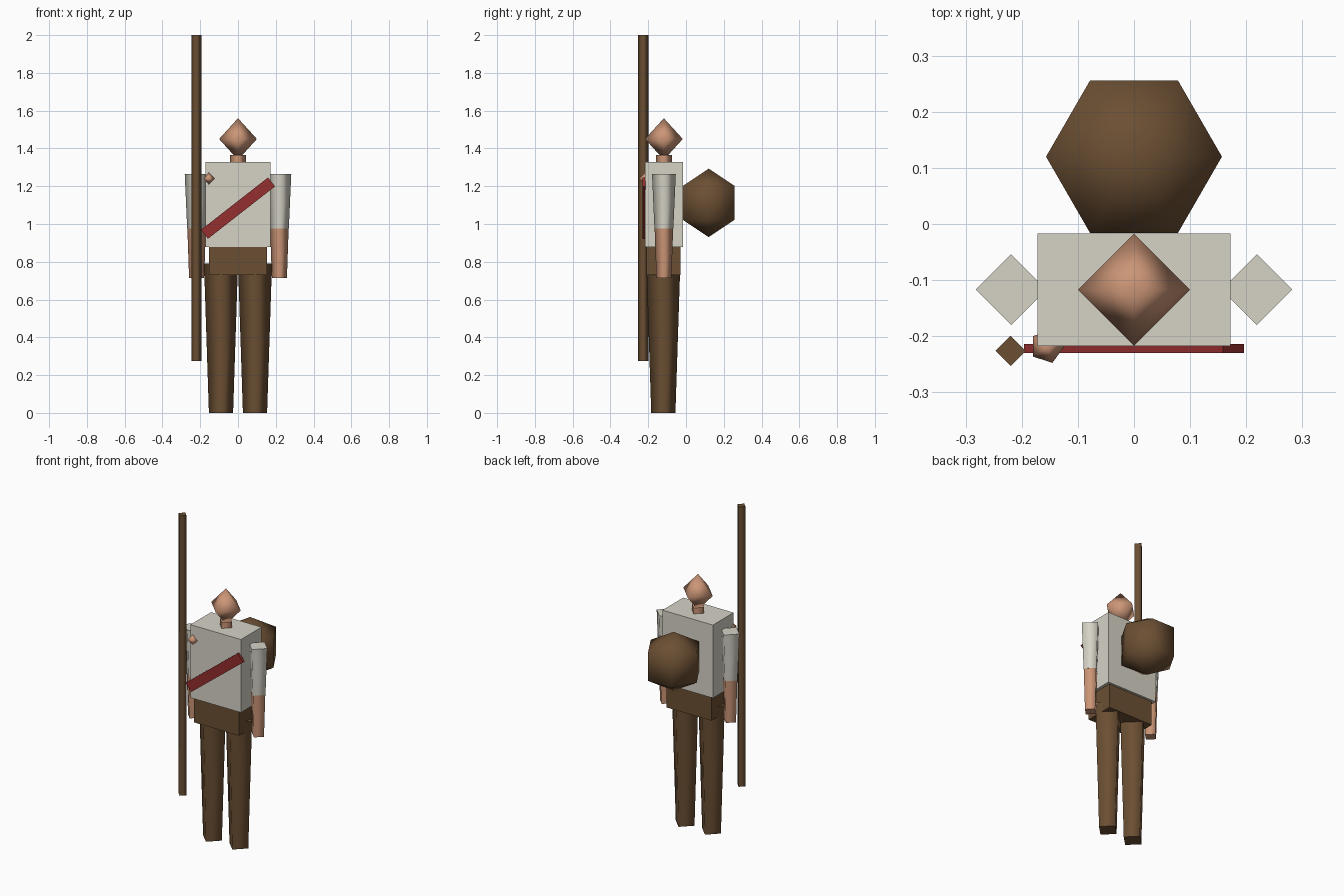
import bpy, bmesh, math
from mathutils import Matrix

cube = bpy.data.objects.get("Cube")
if cube:
    bpy.data.objects.remove(cube, do_unlink=True)


def material(name, rgb):
    """Make a flat material from 0-255 display colour."""
    lin = [((c / 255 + 0.055) / 1.055) ** 2.4 for c in rgb]
    m = bpy.data.materials.new(name)
    m.use_nodes = True
    m.diffuse_color = (*lin, 1)
    m.node_tree.nodes["Principled BSDF"].inputs["Base Color"].default_value = (*lin, 1)
    return m


brown = material("brown leather", (107, 79, 51))
shirt = material("pale linen", (214, 211, 198))
skin = material("skin", (204, 150, 119))
red = material("dark red", (148, 46, 46))


def finish(name, bm, mat):
    bmesh.ops.recalc_face_normals(bm, faces=bm.faces[:])
    mesh = bpy.data.meshes.new(name)
    bm.to_mesh(mesh)
    bm.free()
    mesh.materials.append(mat)
    ob = bpy.data.objects.new(name, mesh)
    bpy.context.collection.objects.link(ob)
    return ob


def box(name, center, size, mat, tilt=0):
    bm = bmesh.new()
    bmesh.ops.create_cube(bm, size=1, matrix=Matrix.Diagonal((*size, 1)))
    ob = finish(name, bm, mat)
    ob.location = center
    ob.rotation_euler.y = tilt
    return ob


def turned(name, x, y, profile, sides, mat):
    """Low-poly turned solid from (radius, z) pairs; smooth sides, flat caps."""
    bm = bmesh.new()
    rings = []
    for r, z in profile:
        n = sides if r else 1
        rings.append([bm.verts.new((r * math.cos(math.tau * i / n),
                                    r * math.sin(math.tau * i / n), z)) for i in range(n)])
    for low, high in zip(rings, rings[1:]):
        for i in range(sides):
            j = (i + 1) % sides
            quad = [low[i % len(low)], low[j % len(low)],
                    high[j % len(high)], high[i % len(high)]]
            face = bm.faces.new(list(dict.fromkeys(quad)))
            face.smooth = True
    for ring in (rings[0], rings[-1]):
        if len(ring) > 1:
            bm.faces.new(ring)
    ob = finish(name, bm, mat)
    ob.location = (x, y, 0)
    return ob


def ball(name, x, y, z, r, height, sides, bands, mat):
    profile = []
    for k in range(bands + 1):
        a = math.pi * k / bands
        radius = r * math.sin(a) if 0 < k < bands else 0
        profile.append((radius, z - height * math.cos(a)))
    return turned(name, x, y, profile, sides, mat)


BODY_Y = -0.117

# Trunk and head
box("torso", (0, BODY_Y, 1.104), (0.344, 0.201, 0.45), shirt)
box("hips", (0, -0.12, 0.805), (0.308, 0.18, 0.152), brown)
turned("neck", 0, BODY_Y, [(0.042, 1.32), (0.042, 1.365)], 4, skin)
ball("head", 0, BODY_Y, 1.45, 0.1, 0.11, 4, 2, skin)

# Limbs
for side, sx in (("left", 1), ("right", -1)):
    turned(side + "_leg", sx * 0.09, -0.12, [(0.064, 0), (0.09, 0.79)], 4, brown)
    turned(side + "_sleeve", sx * 0.219, BODY_Y, [(0.05, 0.975), (0.063, 1.265)], 4, shirt)
    turned(side + "_forearm", sx * 0.219, BODY_Y, [(0.04, 0.715), (0.049, 0.975)], 4, skin)

# Sash across the chest, with its button
box("sash", (0, -0.222, 1.084), (0.45, 0.016, 0.06), red, tilt=-math.radians(38))
ball("button", -0.155, -0.218, 1.241, 0.031, 0.031, 5, 2, skin)

# Pack on the back and the long staff
ball("backpack", 0, 0.12, 1.112, 0.181, 0.181, 6, 3, brown)
turned("staff", -0.22, -0.226, [(0.027, 0.275), (0.027, 2)], 4, brown)
